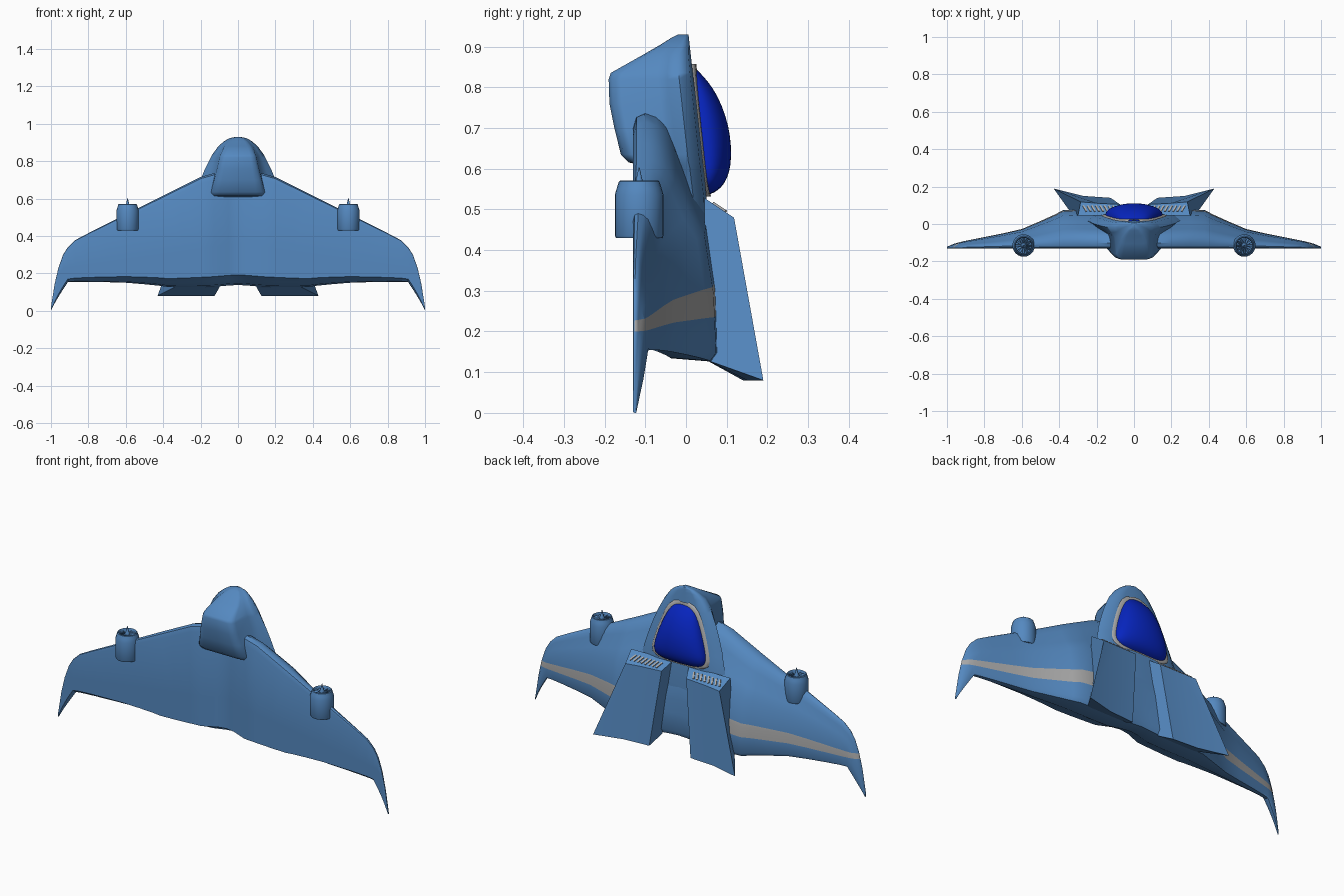
import bpy, bmesh, math
from mathutils import Matrix

old = bpy.data.objects.get("Cube")
if old:
    bpy.data.objects.remove(old, do_unlink=True)


def material(name, rgb, rough=0.5):
    m = bpy.data.materials.new(name)
    m.use_nodes = True
    m.diffuse_color = (*rgb, 1)
    node = m.node_tree.nodes["Principled BSDF"]
    node.inputs["Base Color"].default_value = (*rgb, 1)
    node.inputs["Roughness"].default_value = rough
    return m


HULL = material("hull_blue", (0.09, 0.25, 0.53))
GLASS = material("canopy_blue", (0.002, 0.018, 0.52))
GREY = material("trim_grey", (0.4, 0.4, 0.4))


def finish(name, bm, mats, mirror=False, subdiv=0, angle=35):
    bmesh.ops.recalc_face_normals(bm, faces=bm.faces)
    mesh = bpy.data.meshes.new(name)
    bm.to_mesh(mesh)
    bm.free()
    ob = bpy.data.objects.new(name, mesh)
    bpy.context.collection.objects.link(ob)
    for m in mats:
        mesh.materials.append(m)
    if mirror:
        mod = ob.modifiers.new("mirror", 'MIRROR')
        mod.merge_threshold = 0.0005
    if subdiv:
        mod = ob.modifiers.new("smooth", 'SUBSURF')
        mod.levels = mod.render_levels = subdiv
    bpy.ops.object.select_all(action='DESELECT')
    ob.select_set(True)
    bpy.context.view_layer.objects.active = ob
    bpy.ops.object.shade_smooth_by_angle(angle=math.radians(angle))


def loft(bm, rings, closed=True, caps=(True, True)):
    vs = [[bm.verts.new(p) for p in r] for r in rings]
    n = len(rings[0])
    for a, b in zip(vs, vs[1:]):
        for i in range(n if closed else n - 1):
            j = (i + 1) % n
            bm.faces.new((a[i], a[j], b[j], b[i]))
    for ring, cap in zip((vs[0], vs[-1]), caps):
        if cap and closed:
            bm.faces.new(ring)


# Wings: airfoil sections along the span, mirrored
FOIL = [(0, .14), (.015, .28), (.05, .4), (.12, .5), (.27, .68), (.38, .86), (.67, .97),
        (.96, 1), (1, .93), (.985, .45), (.95, .3), (.91, 0), (.06, 0), (.015, .04)]
# x, leading z, trailing z, top y, bottom y
SPAN = [(0, .74, .138, .07, -.10), (.05, .74, .135, .07, -.105), (.13, .735, .128, .074, -.13),
        (.2, .715, .126, .076, -.13), (.3, .665, .126, .078, -.13), (.38, .625, .128, .074, -.13),
        (.42, .605, .134, .052, -.13), (.5, .565, .142, .016, -.13), (.6, .515, .15, -.027, -.13),
        (.7, .465, .153, -.05, -.13), (.8, .415, .155, -.07, -.13), (.87, .378, .155, -.084, -.13),
        (.91, .34, .153, -.092, -.13), (.935, .3, .115, -.098, -.13), (.96, .23, .075, -.105, -.13),
        (.98, .145, .04, -.113, -.13), (1, .02, 0, -.122, -.13)]
bm = bmesh.new()
loft(bm, [[(x, lo + (top - lo) * f, le + (te - le) * t) for t, f in FOIL]
          for x, le, te, top, lo in SPAN], caps=(False, True))


# Grey stripe cut across the upper wing skin
def stripe_top(x):
    return .32 - .14 * (x - .3)


def stripe_low(x):
    return .24 - .06 * (x - .3)


for line in (stripe_top, stripe_low):
    slope = line(1) - line(0)
    bmesh.ops.bisect_plane(bm, geom=bm.verts[:] + bm.edges[:] + bm.faces[:],
                           plane_co=(0, 0, line(0)), plane_no=(-slope, 0, 1))
bmesh.ops.recalc_face_normals(bm, faces=bm.faces)
for f in bm.faces:
    c = f.calc_center_median()
    if .3 < c.x < .97 and f.normal.y > .1 and stripe_low(c.x) < c.z < stripe_top(c.x):
        f.material_index = 1
finish("wings", bm, [HULL, GREY], mirror=True)


# Fuselage: nose hood, chin and spine
def deck(z):
    return .015 + (.85 - z) * .11


# z, half width, chin half width, bottom y
BODY = [(.93, .012, .008, -.018), (.922, .048, .03, -.035), (.905, .076, .05, -.062),
        (.88, .105, .07, -.105), (.835, .138, .09, -.185), (.82, .146, .095, -.19),
        (.76, .176, .108, -.188), (.7, .2, .122, -.176), (.635, .222, .138, -.16),
        (.615, .228, .138, -.14), (.605, .23, .135, -.09), (.53, .25, .12, -.08),
        (.4, .27, .12, -.08), (.2, .27, .12, -.06)]
rings = []
for z, w, cw, lo in BODY:
    top = min(deck(z), .058)
    d = top - lo
    s = min(d, .14)
    half = [(.55 * w, top), (.84 * w, top - .05 * s), (w, top - .25 * s),
            (.6 * w + .4 * cw, top - .45 * s), (cw * 1.14, top - .62 * s),
            (cw * 1.04, lo + .14 * d), (cw * .92, lo + .04 * d), (cw * .7, lo)]
    ring = [(0, top)] + half + [(0, lo)] + [(-x, y) for x, y in reversed(half)]
    rings.append([(x, y, z) for x, y in ring])
bm = bmesh.new()
loft(bm, rings)
finish("fuselage", bm, [HULL], angle=60)


# Canopy and its rim: arched sections over the sloping deck
GLASS_ROWS = [(.85, .012, .004), (.84, .045, .014), (.815, .073, .035), (.78, .094, .055),
              (.73, .115, .07), (.68, .133, .076), (.63, .148, .073), (.59, .157, .064),
              (.56, .15, .046), (.545, .125, .028), (.538, .09, .012)]


def dome(name, mat, grow, height=None):
    bm = bmesh.new()
    rows = []
    for z, w, h in GLASS_ROWS:
        zz = .69 + (z - .69) * (1 + grow * 2.5)
        hh = h if height is None else height
        rows.append([((w + grow) * math.cos(a), deck(zz) + hh * math.sin(a) ** .8, zz)
                     for a in (math.pi * i / 16 for i in range(17))])
    loft(bm, rows, closed=False)
    finish(name, bm, [mat], subdiv=1 if height is None else 0, angle=60)


dome("canopy", GLASS, 0)
dome("canopy_rim", GREY, .018, .011)

# Tail fins: flared slabs behind the canopy, with a channel widening between them
front = [(.05, .045), (.075, .105), (.2, .111), (.285, .118), (.30, .045)]
rear = [(.10, .06), (.125, .14), (.27, .15), (.43, .19), (.33, .05)]
bm = bmesh.new()
loft(bm, [[(x, y, .525 - (y - .05) * .667) for x, y in front],
          [(x, y, max(.08, .16 - .6 * y)) for x, y in rear]])
finish("tail_fins", bm, [HULL], mirror=True, angle=25)

# Slanted vent slats on the front slope of each fin
bm = bmesh.new()
tilt = Matrix.Rotation(math.radians(-33.7), 4, 'X') @ Matrix.Rotation(math.radians(-25), 4, 'Z')
for i in range(8):
    place = Matrix.Translation((.105 + i * .0225, .082, .504)) @ tilt
    bmesh.ops.create_cube(bm, size=1, matrix=place @ Matrix.Diagonal((.009, .04, .009, 1)))
finish("vent_slats", bm, [GREY], mirror=True)

# Engine pods: turned shell with hollow mouth and pointed hub
POD_X, POD_Y, SIDES = .59, -.115, 24


def turned(bm, profile):
    loft(bm, [[(POD_X + r * math.cos(a), POD_Y + r * math.sin(a), z)
               for a in (2 * math.pi * i / SIDES for i in range(SIDES))] for r, z in profile])


bm = bmesh.new()
turned(bm, [(.057, .43), (.06, .436), (.06, .535), (.055, .552), (.05, .568), (.046, .571),
            (.043, .566), (.042, .53)])
turned(bm, [(.015, .528), (.014, .56), (.008, .572), (.001, .603)])
finish("engine_pods", bm, [HULL], mirror=True)

# Fan blades inside each pod mouth
bm = bmesh.new()
for i in range(12):
    place = (Matrix.Translation((POD_X, POD_Y, .55))
             @ Matrix.Rotation(math.pi * i / 6, 4, 'Z')
             @ Matrix.Translation((.028, 0, 0)) @ Matrix.Rotation(.5, 4, 'X'))
    bmesh.ops.create_cube(bm, size=1, matrix=place @ Matrix.Diagonal((.03, .003, .022, 1)))
finish("fan_blades", bm, [HULL], mirror=True)
